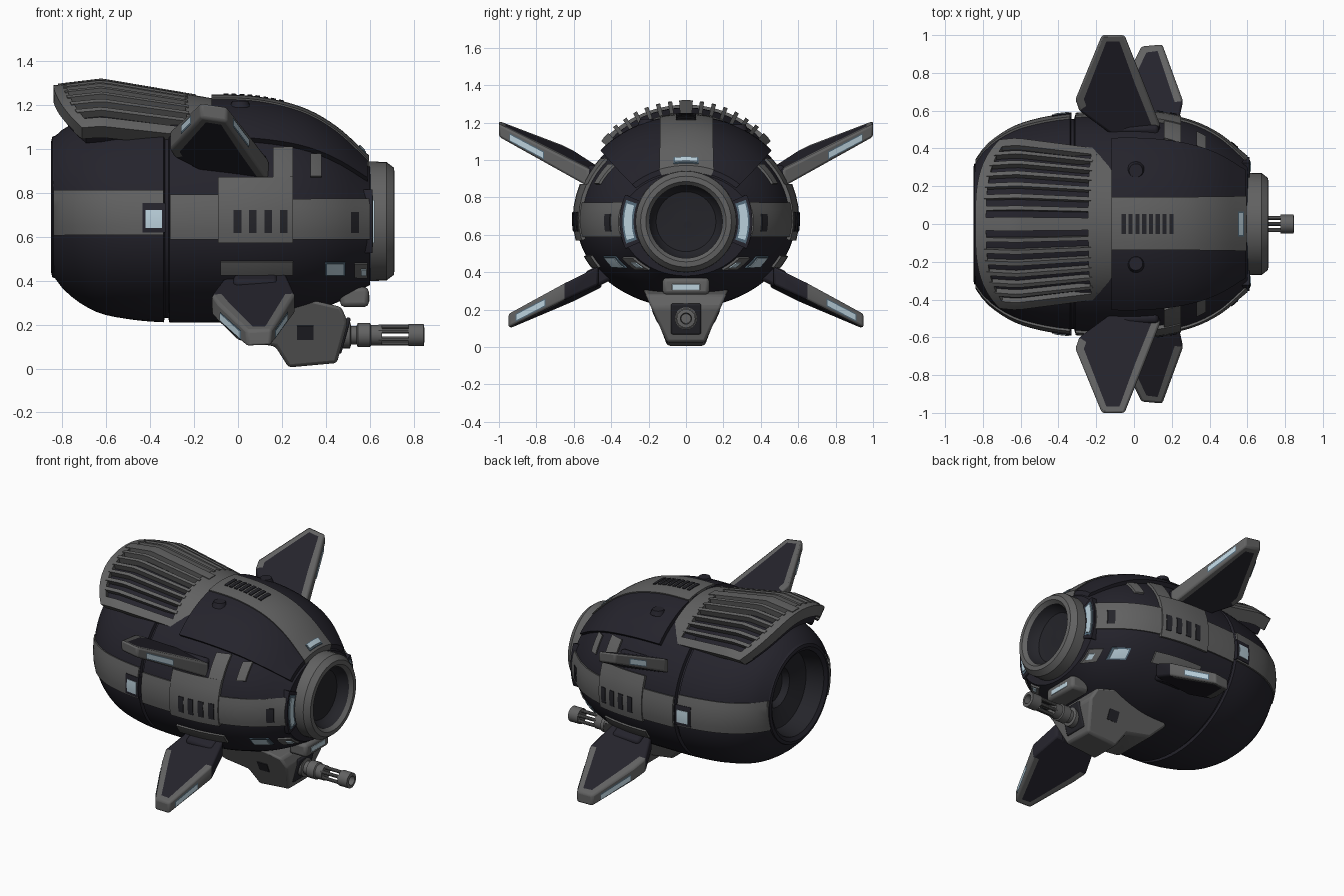
import bpy, bmesh, math
from mathutils import Vector

if "Cube" in bpy.data.objects:
    bpy.data.objects.remove(bpy.data.objects["Cube"])

def material(name, rgb):
    m = bpy.data.materials.new(name)
    m.diffuse_color = (*rgb, 1)
    m.use_nodes = True
    m.node_tree.nodes["Principled BSDF"].inputs["Base Color"].default_value = m.diffuse_color
    return m

DARK = material("dark hull", (0.018, 0.017, 0.025))
GRAY = material("gray trim", (0.122, 0.122, 0.122))
LIGHT = material("pale blue light", (0.50, 0.64, 0.72))
DIM = material("dim blue light edge", (0.09, 0.15, 0.2))
INNER = material("dark recess", (0.018, 0.018, 0.023))

def finish(name, bm, mats, bevel=0):
    bmesh.ops.recalc_face_normals(bm, faces=bm.faces)
    me = bpy.data.meshes.new(name)
    bm.to_mesh(me)
    bm.free()
    ob = bpy.data.objects.new(name, me)
    bpy.context.collection.objects.link(ob)
    for m in mats:
        me.materials.append(m)
    if bevel:
        b = ob.modifiers.new("bevel", 'BEVEL')
        b.width, b.segments, b.limit_method = bevel, 2, 'ANGLE'
    return ob

# Hull cross sections: x, half width, top, bottom, centre height
ST = [(-.84, .33, 1.05, .42, .735), (-.78, .41, 1.10, .345, .72), (-.65, .50, 1.15, .26, .70),
      (-.5, .55, 1.18, .225, .68), (-.33, .575, 1.20, .21, .68), (-.1, .585, 1.21, .21, .68),
      (.1, .58, 1.20, .215, .68), (.3, .54, 1.15, .25, .68), (.45, .47, 1.065, .30, .675),
      (.6, .35, .93, .38, .67)]

def section(x):
    x = min(max(x, ST[0][0]), ST[-1][0])
    i = next(k for k in range(len(ST) - 1) if x <= ST[k + 1][0] + 1e-6)
    a, b = ST[i], ST[i + 1]
    p, q = ST[max(i - 1, 0)], ST[min(i + 2, len(ST) - 1)]
    h = b[0] - a[0]
    t = (x - a[0]) / h
    out = []
    for k in range(1, 5):
        ma = (b[k] - p[k]) / (b[0] - p[0]) * h
        mb = (q[k] - a[k]) / (q[0] - a[0]) * h
        out.append((2*t**3 - 3*t*t + 1)*a[k] + (t**3 - 2*t*t + t)*ma + (3*t*t - 2*t**3)*b[k] + (t**3 - t*t)*mb)
    return out

def hull(x, t, off=0):
    w, top, bot, cz = section(x)
    h = top - cz if math.cos(t) > 0 else cz - bot
    return (x, (w + off) * math.sin(t), cz + (h + off) * math.cos(t))

def side_surface(s):
    def f(x, z, off):
        w, top, bot, cz = section(x)
        h = top - cz if z > cz else cz - bot
        return hull(x, s * math.acos(max(-1, min(1, (z - cz) / h))), off)
    return f

def top_surface(x, y, off):
    return hull(x, math.asin(max(-1, min(1, y / section(x)[0]))), off)

def hood_surface(u, v, off):
    xr = -.84 + .13 * abs(v) ** 3
    x = xr + (-.12 - xr) * u
    r = .59 - (.17 * (x + .62) if x > -.62 else -.12 * (x + .62)) + off
    t = v * math.radians(50)
    return (x, r * math.sin(t), .72 + r * math.cos(t))

def nose_disc(r, t, off):
    return (.6 + off, r * math.sin(t), .67 + r * math.cos(t))

# Closed curved plate laid on a surface
def slab(name, surf, u0, u1, v0, v1, lo, hi, mat, n=10, m=10):
    bm = bmesh.new()
    g = [[[bm.verts.new(surf(u0 + (u1-u0)*i/n, v0 + (v1-v0)*j/m, o)) for j in range(m + 1)]
          for i in range(n + 1)] for o in (lo, hi)]
    for k in (0, 1):
        for i in range(n):
            for j in range(m):
                bm.faces.new((g[k][i][j], g[k][i+1][j], g[k][i+1][j+1], g[k][i][j+1]))
    edge = [(i, 0) for i in range(n)] + [(n, j) for j in range(m)] + \
           [(i, m) for i in range(n, 0, -1)] + [(0, j) for j in range(m, 0, -1)]
    for (a, b), (c, d) in zip(edge, edge[1:] + edge[:1]):
        bm.faces.new((g[0][a][b], g[0][c][d], g[1][c][d], g[1][a][b]))
    return finish(name, bm, [mat])

def side_plate(name, x0, x1, z0, z1, hi, mat, n=4, m=5):
    for s in (-1, 1):
        slab(name, side_surface(s), x0, x1, z0, z1, -.015, hi, mat, n, m)

def skin(name, rings, mat):
    bm = bmesh.new()
    vs = [[bm.verts.new(p) for p in r] for r in rings]
    for a, b in zip(vs, vs[1:]):
        for i in range(len(a)):
            j = (i + 1) % len(a)
            bm.faces.new((a[i], a[j], b[j], b[i]))
    return finish(name, bm, [mat])

# Turned part about an axis parallel to x
def lathe(name, prof, y, z, mat, seg=40):
    return skin(name, [[(x, y + max(r, .0005)*math.sin(k*math.tau/seg), z + max(r, .0005)*math.cos(k*math.tau/seg))
                        for k in range(seg)] for x, r in prof], mat)

def box(name, loc, size, mat, bevel=.01, rot=(0, 0, 0)):
    bm = bmesh.new()
    bmesh.ops.create_cube(bm, size=1)
    for v in bm.verts:
        v.co = Vector([v.co[k] * size[k] for k in range(3)])
    ob = finish(name, bm, [mat], bevel)
    ob.location, ob.rotation_euler = loc, rot

# Hull with a panel groove
xs = [-.84 + .04*i for i in range(13)] + [-.338, -.333, -.317, -.312] + [-.3 + .045*i for i in range(21)]
rings = [[hull(x, k*math.tau/72, -.02 if abs(x + .325) < .01 else 0) for k in range(72)] for x in xs]
rings.append([(.605, .24*math.sin(k*math.tau/72), .67 + .24*math.cos(k*math.tau/72)) for k in range(72)])
skin("hull", rings, DARK)

# Rear opening and nose
lathe("rear_rim", [(-.83, .325), (-.845, .32), (-.85, .30), (-.835, .275)], 0, .735, DARK)
lathe("rear_recess", [(-.835, .277), (-.72, .25), (-.68, .13), (-.64, .11), (-.64, 0)], 0, .735, INNER)
lathe("nose_ring", [(.58, .272), (.675, .27), (.71, .243), (.712, .215), (.69, .195)], 0, .67, GRAY)
lathe("nose_dish", [(.692, .198), (.65, .185), (.625, .16), (.615, .08), (.62, 0)], 0, .67, INNER)
for s in (-1, 1):
    c = s * math.radians(90)
    slab("nose_window_frame", nose_disc, .268, .355, c - .42, c + .42, -.03, .012, DARK, 3, 14)
    slab("nose_window_edge", nose_disc, .28, .34, c - .35, c + .35, 0, .015, DIM, 3, 14)
    slab("nose_window", nose_disc, .29, .331, c - .30, c + .30, 0, .02, LIGHT, 3, 14)

# Side bands, vents and lights
side_plate("rear_band", -.84, -.34, .61, .81, .012, GRAY, 14)
side_plate("middle_band", -.31, -.09, .59, .79, .012, GRAY, 6)
side_plate("band_panel", -.09, .25, .575, .865, .02, GRAY, 8)
side_plate("front_band", .25, .6, .59, .77, .012, GRAY, 10)
side_plate("shoulder_panel", .16, .25, .865, 1.0, .014, GRAY)
side_plate("lower_panel", -.08, .25, .43, .49, .012, GRAY)
side_plate("cheek_panel", .33, .38, .87, .97, .012, GRAY)
side_plate("light_frame", -.435, -.33, .62, .75, .016, DARK)
side_plate("band_light", -.42, -.345, .64, .72, .02, LIGHT)
for i in range(4):
    side_plate("band_slot", -.02 + i*.07, .015 + i*.07, .62, .72, .024, INNER)
side_plate("front_slot", .515, .55, .62, .71, .017, INNER)
side_plate("lower_light_edge", .395, .49, .425, .485, .006, DIM)
side_plate("lower_light", .405, .48, .432, .478, .01, LIGHT)
side_plate("jaw_plate", .53, .59, .42, .48, .012, GRAY)
side_plate("jaw_light", .56, .585, .435, .46, .018, LIGHT)

# Top plate, stripe and grille
slab("top_plate", hull, -.12, .59, -.84, .84, -.03, .028, DARK, 24, 24)
slab("top_stripe", top_surface, -.12, .595, -.13, .135, -.02, .036, GRAY, 24, 8)
slab("top_light_edge", top_surface, .55, .583, -.06, .06, 0, .041, DIM, 3, 6)
slab("top_light", top_surface, .555, .577, -.053, .053, 0, .045, LIGHT, 3, 6)
for i in range(8):
    slab("grille_slot", top_surface, -.065 + i*.036, -.043 + i*.036, -.05, .05, 0, .041, INNER, 2, 4)
for y in (-.2, .27):
    bm = bmesh.new()
    bmesh.ops.create_cone(bm, cap_ends=True, segments=20, radius1=.048, radius2=.036, depth=.03)
    finish("top_knob", bm, [DARK]).location = top_surface(.01, y, .028)

# Rear hood: frame, floor and slats
slab("hood_floor", hood_surface, .05, .98, -.97, .97, -.12, -.028, DARK, 16, 28)
slab("hood_rear_bar", hood_surface, 0, .08, -1, 1, -.065, .005, GRAY, 3, 30)
slab("hood_front_bar", hood_surface, .83, 1, -1, 1, -.08, .005, GRAY, 4, 30)
slab("hood_center_bar", hood_surface, .03, .9, -.07, .07, -.06, .01, GRAY, 16, 4)
for s in (-1, 1):
    slab("hood_side_bar", hood_surface, 0, 1, s*.89, s*1.0, -.075, .005, GRAY, 16, 4)
    for i in range(6):
        v = s * (.165 + i*.125)
        slab("hood_slat", hood_surface, .06, .85, v - .022, v + .022, -.05, .01, GRAY, 14, 2)

# Fins: dark faces inside a gray border, lights let into the edges
def fin(name, pts, height, s, strips):
    bm = bmesh.new()
    def pt(x, y, o):
        return (x, y * s, height(x, y) + o)
    lo, hi = [[bm.verts.new(pt(x, y, o * (1.25 - .55 * y))) for x, y in pts] for o in (-.05, .05)]
    caps = [bm.faces.new(lo), bm.faces.new(hi)]
    for i in range(len(pts)):
        j = (i + 1) % len(pts)
        bm.faces.new((lo[i], lo[j], hi[j], hi[i]))
    bmesh.ops.recalc_face_normals(bm, faces=bm.faces)
    bmesh.ops.inset_individual(bm, faces=caps, thickness=.045)
    for f in bm.faces:
        f.material_index = 1 if f not in caps and abs(f.calc_center_median().y) > .6 else 0
    for i, j, t0, t1 in strips:
        a, b = Vector(pts[i]), Vector(pts[j])
        out = Vector(((b - a).y, (a - b).x)).normalized()
        if out.dot((a + b) / 2 - Vector((sum(p[0] for p in pts) / len(pts), .7))) < 0:
            out = -out
        for grow, lift, mat in ((.006, .004, 3), (0, .007, 2)):
            p, q = a.lerp(b, t0 - grow * 3) + out * lift, a.lerp(b, t1 + grow * 3) + out * lift
            f = bm.faces.new([bm.verts.new(pt(*c, o)) for c, o in
                              ((p, -.02 - grow), (q, -.02 - grow), (q, .01 + grow), (p, .01 + grow))])
            f.material_index = mat
    finish(name, bm, [DARK, GRAY, LIGHT, DIM], .012)

UP = [(-.17, 1.0), (-.05, 1.0), (.05, .75), (.14, .52), (.12, .44), (-.1, .46), (-.29, .6), (-.31, .66)]
LOW = [(.04, .94), (.15, .95), (.26, .65), (.22, .47), (-.06, .45), (-.12, .6), (-.09, .68)]
for s in (-1, 1):
    fin("upper_fin", UP, lambda x, y: .92 + .47*(y - .48) - .15*(x + .1), s, [(1, 2, .25, .95), (7, 0, .4, .7)])
    fin("lower_fin", LOW, lambda x, y: .37 - .49*(y - .47) + .08*(x - .08), s, [(1, 2, .15, .65), (6, 0, .1, .8)])
    box("upper_fin_mount", (.03, s*.47, .91), (.2, .14, .09), DARK, .02, (s*.44, 0, 0))
    box("lower_fin_mount", (.08, s*.45, .39), (.2, .16, .10), DARK, .02, (-s*.46, 0, 0))

# Chin gun pod, narrowing downward
pod = [(-.1, .23), (0, .13), (.17, .10), (.23, .005), (.45, .025), (.5, .21), (.47, .28), (.3, .32), (0, .32)]
bm = bmesh.new()
a, b = [[bm.verts.new((x, s*(.10 + .45*max(z - .02, 0)), z)) for x, z in pod] for s in (-1, 1)]
bm.faces.new(a)
bm.faces.new(b)
for i in range(len(pod)):
    j = (i + 1) % len(pod)
    bm.faces.new((a[i], a[j], b[j], b[i]))
finish("gun_pod", bm, [GRAY], .015)
for s in (-1, 1):
    box("pod_vent", (.305, s*.163, .165), (.075, .012, .07), INNER, 0, (-s*.42, 0, 0))
box("pod_mouth", (.482, 0, .15), (.02, .16, .17), INNER, .008, (0, .27, 0))
box("chin_block", (.53, 0, .325), (.13, .25, .09), GRAY, .02)
box("chin_light", (.594, 0, .32), (.008, .15, .032), LIGHT, .003)

# Rotary gun
lathe("gun_shaft", [(.45, .06), (.51, .06), (.515, .042), (.54, .042), (.545, .055), (.60, .055),
                    (.605, .047), (.655, .047), (.655, 0)], 0, .152, GRAY, 24)
lathe("gun_muzzle", [(.775, 0), (.775, .05), (.845, .05), (.848, .03), (.80, .026), (.80, 0)], 0, .152, GRAY, 24)
for k in range(6):
    t = k * math.tau / 6
    lathe("gun_barrel", [(.64, .011), (.78, .011)], .037*math.sin(t), .152 + .037*math.cos(t), GRAY, 10)

# Smooth shading with sharp edges kept
bpy.ops.object.select_all(action='SELECT')
bpy.context.view_layer.objects.active = bpy.data.objects["hull"]
bpy.ops.object.shade_smooth_by_angle(angle=math.radians(35))
